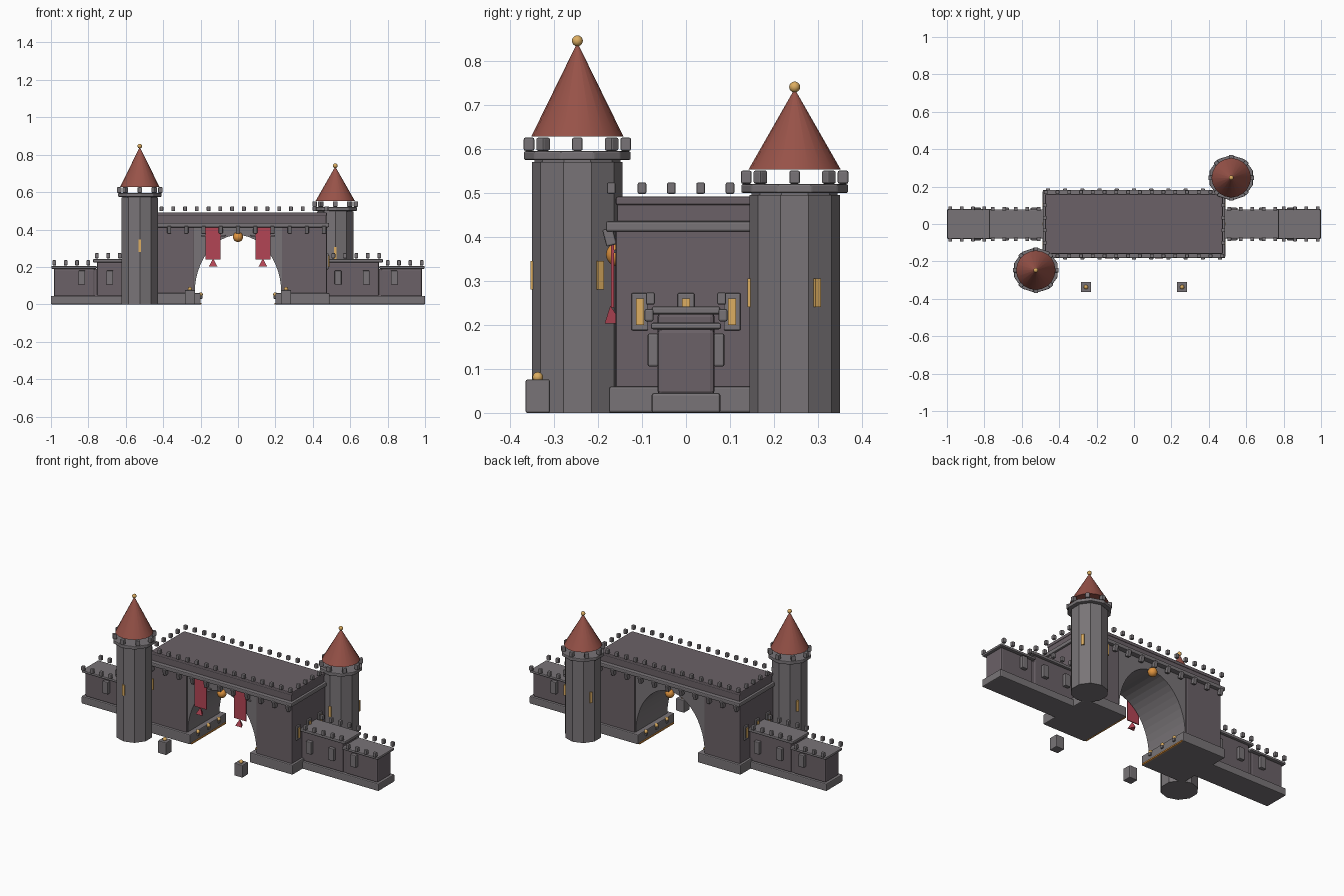
import bpy, bmesh, math
from mathutils import Matrix, Vector

if "Cube" in bpy.data.objects:
    bpy.data.objects.remove(bpy.data.objects["Cube"])


def material(name, rgb):
    m = bpy.data.materials.new(name)
    m.diffuse_color = (*rgb, 1)
    m.use_nodes = True
    m.node_tree.nodes["Principled BSDF"].inputs["Base Color"].default_value = m.diffuse_color
    return m


STONE = material("stone", (0.19, 0.175, 0.185))
WALL = material("wall", (0.145, 0.12, 0.135))
ROOF = material("roof_tile", (0.31, 0.085, 0.065))
GOLD = material("gold", (0.72, 0.42, 0.12))
AMBER = material("amber", (0.75, 0.3, 0.05))
CLOTH = material("cloth", (0.45, 0.06, 0.09))


def finish(name, bm, mat, bevel=0, smooth=False):
    bmesh.ops.recalc_face_normals(bm, faces=bm.faces)
    me = bpy.data.meshes.new(name)
    bm.to_mesh(me)
    bm.free()
    me.materials.append(mat)
    for p in me.polygons:
        p.use_smooth = smooth
    ob = bpy.data.objects.new(name, me)
    bpy.context.collection.objects.link(ob)
    if bevel:
        mod = ob.modifiers.new("bevel", 'BEVEL')
        mod.width = bevel
        mod.segments = 2
    return ob


def boxes(name, items, size, mat, bevel=0.004):
    """items: (x, y, z centre, optional turn about z, optional tilt about x)"""
    bm = bmesh.new()
    for it in items:
        x, y, z, turn, tilt = (tuple(it) + (0, 0))[:5]
        bmesh.ops.create_cube(bm, size=1, matrix=Matrix.Translation((x, y, z))
                              @ Matrix.Rotation(turn, 4, 'Z') @ Matrix.Rotation(tilt, 4, 'X')
                              @ Matrix.Diagonal((*size, 1)))
    return finish(name, bm, mat, bevel)


def block(name, x0, x1, y, z0, z1, mat, bevel=0.005):
    """box between x0..x1 and z0..z1, symmetric in y"""
    return boxes(name, [((x0 + x1) / 2, 0, (z0 + z1) / 2)], (abs(x1 - x0), 2 * y, z1 - z0), mat, bevel)


def cone(name, x, y, z0, z1, r0, r1, n, mat, bevel=0, smooth=False):
    bm = bmesh.new()
    # first corner points along +y
    bmesh.ops.create_cone(bm, cap_ends=True, segments=n, radius1=r0, radius2=r1, depth=z1 - z0,
                          matrix=Matrix.Translation((x, y, (z0 + z1) / 2)))
    ob = finish(name, bm, mat, bevel)
    if smooth:
        for p in ob.data.polygons:
            p.use_smooth = abs(p.normal.z) < 0.9
    return ob


def balls(name, pts, r, mat):
    bm = bmesh.new()
    for p in pts:
        bmesh.ops.create_uvsphere(bm, u_segments=12, v_segments=8, radius=r, matrix=Matrix.Translation(p))
    return finish(name, bm, mat, smooth=True)


def spread(a, b, n):
    return [a + (b - a) * i / (n - 1) for i in range(n)]


# gatehouse piers and plinths
for s, side in ((-1, "left"), (1, "right")):
    block(side + "_plinth", s * 0.2, s * 0.49, 0.175, 0, 0.06, STONE)
    block(side + "_pier", s * 0.235, s * 0.475, 0.16, 0.05, 0.42, WALL)
    # lit strip and studs along the passage
    block(side + "_passage_strip", s * 0.195, s * 0.203, 0.165, 0, 0.008, AMBER, 0)
    stud_y = (-0.1, 0, 0.1)
    boxes(side + "_stud_bracket", [(s * 0.2, y, 0.038) for y in stud_y], (0.018, 0.018, 0.018), STONE, 0.003)
    balls(side + "_stud", [(s * 0.2, y, 0.052) for y in stud_y], 0.012, GOLD)
    # end windows with frames
    boxes(side + "_end_window_frame", [(s * 0.477, y, 0.23) for y in (-0.105, 0, 0.105)],
          (0.014, 0.038, 0.085), STONE, 0.003)
    boxes(side + "_end_window", [(s * 0.483, y, 0.23) for y in (-0.105, 0, 0.105)],
          (0.01, 0.018, 0.06), GOLD, 0)

# arch between the piers: barrel profile extruded in depth
bm = bmesh.new()
N = 24
prof = [(0.237, 0.42), (0.237, 0.055)]
prof += [(0.232 * math.cos(math.pi * i / N), 0.055 + 0.315 * math.sin(math.pi * i / N)) for i in range(N + 1)]
prof += [(-0.237, 0.055), (-0.237, 0.42)]
f = bm.faces.new([bm.verts.new((x, -0.152, z)) for x, z in prof])
ext = bmesh.ops.extrude_face_region(bm, geom=[f])
bmesh.ops.translate(bm, verts=[g for g in ext["geom"] if isinstance(g, bmesh.types.BMVert)],
                    vec=Vector((0, 0.304, 0)))
finish("arch", bm, STONE)
balls("keystone_orb", [(0, -0.155, 0.36), (0, 0.155, 0.36)], 0.027, AMBER)

# cornice, roof block and battlements
block("cornice", -0.487, 0.487, 0.182, 0.412, 0.436, STONE)
block("roof_block", -0.472, 0.472, 0.157, 0.43, 0.48, WALL)
block("roof_lip", -0.475, 0.475, 0.16, 0.472, 0.492, WALL)
xs = spread(-0.472, 0.472, 16)
merlons = [(x, y, 0.511) for x in xs for y in (-0.17, 0.17)]
merlons += [(x, y, 0.511) for x in (-0.477, 0.477) for y in spread(-0.1, 0.1, 4)]
boxes("gate_merlon", merlons, (0.02, 0.02, 0.026), STONE)
boxes("gate_corbel", [(x, s * 0.174, 0.4, 0, s * -0.25) for x in spread(-0.46, 0.46, 11) for s in (-1, 1)],
      (0.022, 0.024, 0.04), STONE)

# banners with tassels
for s, side in ((-1, "left"), (1, "right")):
    x = s * 0.133
    boxes(side + "_banner", [(x, -0.167, 0.325)], (0.08, 0.006, 0.17), CLOTH, 0)
    boxes(side + "_banner_rod", [(x, -0.16, 0.367)], (0.13, 0.008, 0.008), STONE, 0.002)
    cone(side + "_banner_tassel", x, -0.172, 0.203, 0.243, 0.026, 0.001, 3, CLOTH)


# round towers
def tower(side, cx, cy, h, win_z, tip):
    cone(side + "_tower_shaft", cx, cy, 0, h, 0.103, 0.103, 10, STONE)
    cone(side + "_tower_neck", cx, cy, h - 0.03, h + 0.01, 0.098, 0.098, 10, STONE)
    cone(side + "_tower_collar", cx, cy, h + 0.005, h + 0.025, 0.122, 0.122, 10, STONE, 0.004)
    ring = [2 * math.pi * i / 16 for i in range(16)]
    ring = [a for i, a in enumerate(ring) if i % 2 == 0]
    boxes(side + "_tower_merlon", [(cx + 0.11 * math.cos(a), cy + 0.11 * math.sin(a), h + 0.041, a)
                                   for a in ring], (0.024, 0.024, 0.03), STONE)
    cone(side + "_tower_roof", cx, cy, h + 0.058, tip, 0.105, 0.001, 20, ROOF, smooth=True)
    balls(side + "_tower_finial", [(cx, cy, tip + 0.006)], 0.0125, GOLD)
    wins = []
    for deg in (-90, 30, 150):
        a = math.radians(deg)
        wins.append((cx + 0.102 * math.cos(a), cy + 0.102 * math.sin(a), win_z, a))
    boxes(side + "_tower_window", wins, (0.01, 0.015, 0.065), GOLD, 0)


tower("left", -0.525, -0.247, 0.57, 0.313, 0.84)
tower("right", 0.52, 0.247, 0.495, 0.273, 0.735)

# side walls: a taller inner part and a lower outer part
for s, side in ((-1, "left"), (1, "right")):
    block(side + "_wall_plinth", s * 0.47, s * 1.0, 0.078, 0, 0.045, STONE)
    block(side + "_inner_wall", s * 0.46, s * 0.755, 0.065, 0.04, 0.228, WALL, 0.01)
    block(side + "_outer_wall", s * 0.765, s * 0.985, 0.065, 0.04, 0.192, WALL, 0.01)
    block(side + "_wall_joint", s * 0.745, s * 0.775, 0.06, 0.04, 0.19, WALL)
    block(side + "_inner_walkway", s * 0.46, s * 0.775, 0.078, 0.224, 0.242, STONE)
    block(side + "_outer_walkway", s * 0.755, s * 0.998, 0.08, 0.19, 0.205, STONE)
    m = [(s * x, y, 0.26) for x in spread(0.51, 0.755, 5) for y in (-0.081, 0.081)]
    m += [(s * x, y, 0.222) for x in spread(0.8, 0.982, 4) for y in (-0.084, 0.084)]
    boxes(side + "_wall_merlon", m, (0.02, 0.02, 0.028), STONE)
    boxes(side + "_wall_panel", [(s * x, y, 0.143) for x in (0.535, 0.685, 0.835) for y in (-0.075, 0.075)],
          (0.036, 0.024, 0.075), STONE)

# two free-standing posts in front
for s, side in ((-1, "left"), (1, "right")):
    boxes(side + "_post", [(s * 0.257, -0.337, 0.038)], (0.055, 0.055, 0.076), STONE)
    balls(side + "_post_ball", [(s * 0.257, -0.337, 0.081)], 0.012, GOLD)
